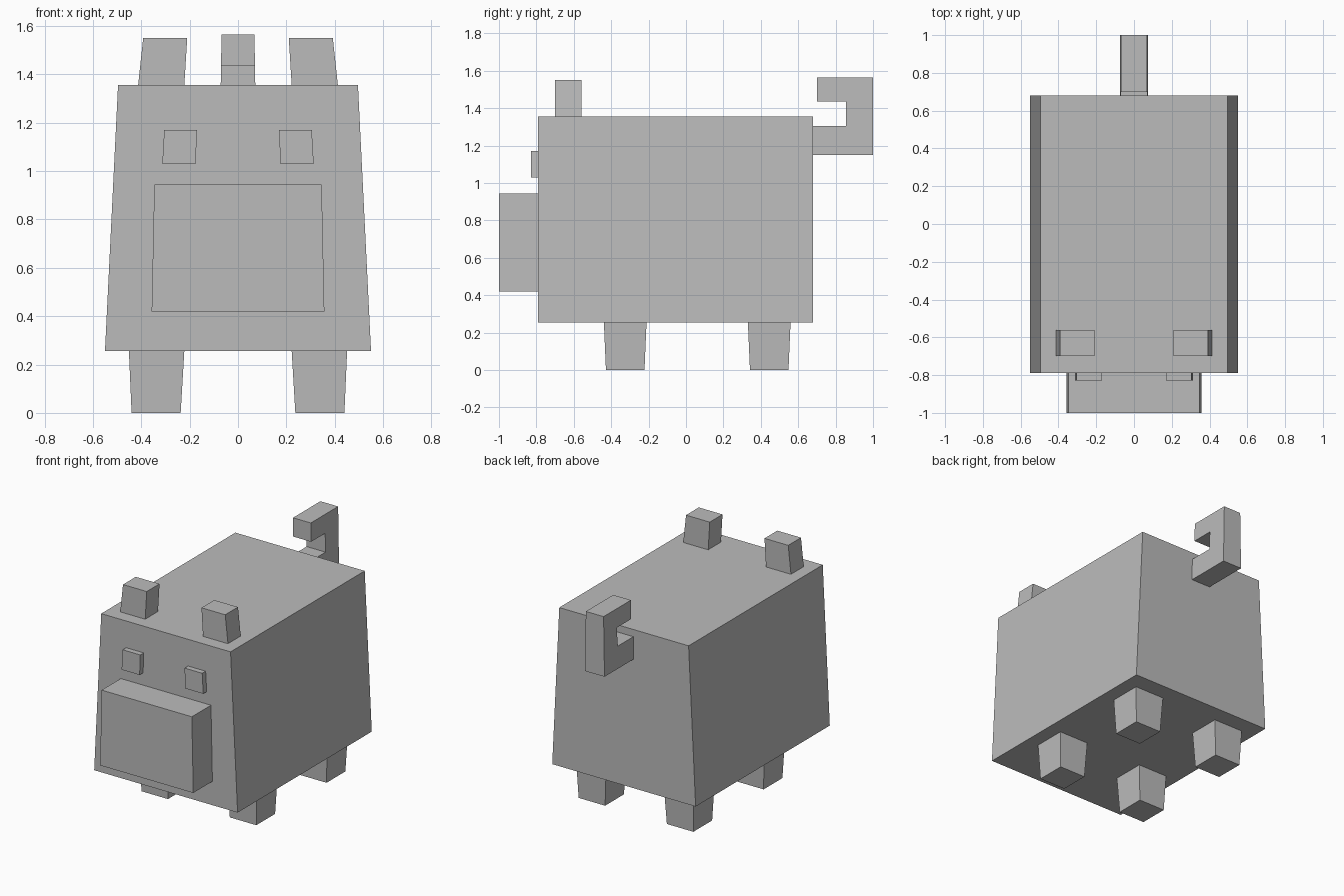
import bpy
import bmesh

default = bpy.data.objects.get("Cube")
if default:
    bpy.data.objects.remove(default, do_unlink=True)

# Single flat colour
grey = bpy.data.materials.new("plain grey")
grey.use_nodes = True
grey.diffuse_color = (0.5, 0.5, 0.5, 1)
grey.node_tree.nodes["Principled BSDF"].inputs["Base Color"].default_value = (0.5, 0.5, 0.5, 1)


def finish(name, bm, mirrored=False):
    bmesh.ops.recalc_face_normals(bm, faces=bm.faces)
    mesh = bpy.data.meshes.new(name)
    bm.to_mesh(mesh)
    bm.free()
    mesh.materials.append(grey)
    obj = bpy.data.objects.new(name, mesh)
    bpy.context.collection.objects.link(obj)
    if mirrored:
        obj.modifiers.new("Mirror", "MIRROR").use_mirror_merge = False
    return obj


def tapered_box(name, z, low, high, mirrored=False):
    """Box whose bottom and top rectangles are (x0, x1, y0, y1)."""
    bm = bmesh.new()
    bmesh.ops.create_cube(bm, size=2)
    for v in bm.verts:
        top = v.co.z > 0
        x0, x1, y0, y1 = high if top else low
        v.co = (x1 if v.co.x > 0 else x0, y1 if v.co.y > 0 else y0, z[top])
    return finish(name, bm, mirrored)


# Body and snout
tapered_box("body", (0.255, 1.355), (-0.55, 0.55, -0.79, 0.68), (-0.496, 0.496, -0.79, 0.68))
tapered_box("snout", (0.42, 0.945), (-0.357, 0.357, -1, -0.79), (-0.346, 0.346, -1, -0.79))

# Mirrored eyes and ears
tapered_box("eyes", (1.03, 1.17), (0.175, 0.313, -0.828, -0.79), (0.17, 0.305, -0.828, -0.79), True)
tapered_box("ears", (1.355, 1.55), (0.222, 0.413, -0.7, -0.56), (0.21, 0.392, -0.7, -0.56), True)

# Mirrored pairs of legs, narrower at the foot
for name, y in (("front_legs", -0.325), ("back_legs", 0.445)):
    tapered_box(name, (0, 0.255), (0.237, 0.44, y - 0.103, y + 0.103),
                (0.222, 0.451, y - 0.114, y + 0.114), True)

# Hooked tail: side profile extruded across x, slightly narrower upward
profile = [(0.68, 1.15), (1, 1.15), (1, 1.565), (0.7, 1.565),
           (0.7, 1.435), (0.855, 1.435), (0.855, 1.305), (0.68, 1.305)]
bm = bmesh.new()
face = bm.faces.new([bm.verts.new((-1, y, z)) for y, z in profile])
side = bmesh.ops.extrude_face_region(bm, geom=[face])["geom"]
for v in side:
    if isinstance(v, bmesh.types.BMVert):
        v.co.x = 1
for v in bm.verts:
    v.co.x *= 0.075 - 0.017 * (v.co.z - 1.15)
finish("tail", bm)
